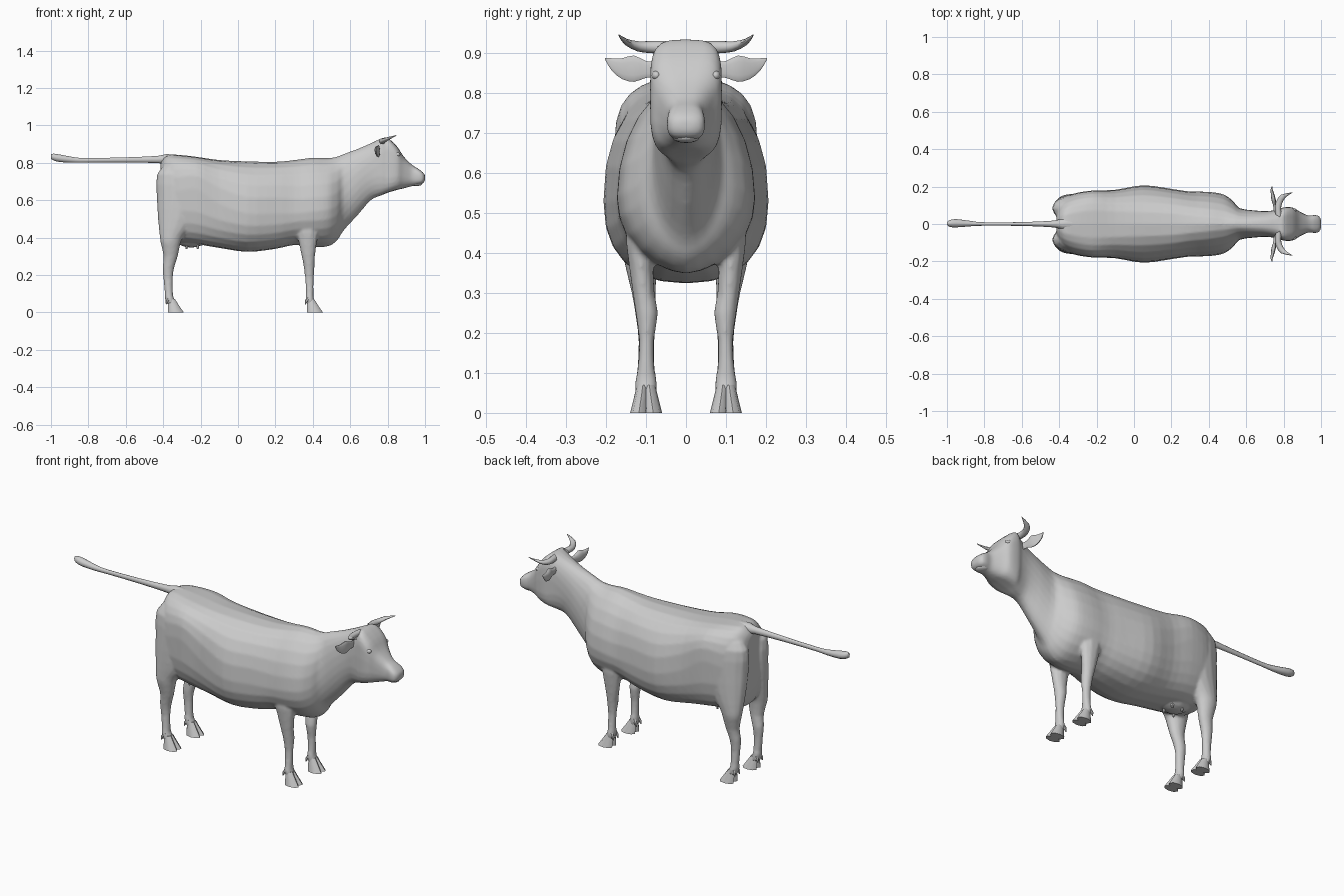
import bpy, bmesh, math
from mathutils import Vector

hide = bpy.data.materials.new("grey hide")
hide.diffuse_color = (0.6, 0.6, 0.6, 1)


def smooth_rows(rows, steps):
    """Catmull-Rom interpolation of every column between the given stations."""
    out = []
    for i in range(len(rows) - 1):
        p0, p1, p2, p3 = (rows[max(i - 1, 0)], rows[i], rows[i + 1],
                          rows[min(i + 2, len(rows) - 1)])
        for s in range(steps):
            t = s / steps
            out.append([0.5 * (2 * b + (c - a) * t + (2 * a - 5 * b + 4 * c - d) * t * t
                               + (3 * b - a - 3 * c + d) * t ** 3)
                        for a, b, c, d in zip(p0, p1, p2, p3)])
    out.append(list(rows[-1]))
    return out


def finish(name, bm, mirror=False, angle=50):
    bmesh.ops.recalc_face_normals(bm, faces=bm.faces)
    me = bpy.data.meshes.new(name)
    bm.to_mesh(me)
    bm.free()
    me.materials.append(hide)
    ob = bpy.data.objects.new(name, me)
    bpy.context.collection.objects.link(ob)
    bpy.ops.object.select_all(action='DESELECT')
    ob.select_set(True)
    bpy.context.view_layer.objects.active = ob
    bpy.ops.object.shade_smooth_by_angle(angle=math.radians(angle))
    if mirror:
        m = ob.modifiers.new("mirror", 'MIRROR')
        m.use_axis = (False, True, False)
        m.use_mirror_merge = False
    return ob


def loft(name, rings, mirror=False, angle=50):
    bm = bmesh.new()
    vs = [[bm.verts.new(p) for p in r] for r in rings]
    n = len(vs[0])
    for a, b in zip(vs, vs[1:]):
        for i in range(n):
            bm.faces.new((a[i], a[(i + 1) % n], b[(i + 1) % n], b[i]))
    bm.faces.new(vs[0])
    bm.faces.new(vs[-1])
    return finish(name, bm, mirror, angle)


def limb(name, rows, u, v, n=10, steps=2, mirror=True, angle=50):
    """Loft of ellipses; row = x, y, z, radius along u, radius along v."""
    u, v = Vector(u), Vector(v)
    rings = [[Vector(r[:3]) + u * r[3] * math.cos(a) + v * r[4] * math.sin(a)
              for a in (2 * math.pi * i / n for i in range(n))]
             for r in smooth_rows(rows, steps)]
    return loft(name, rings, mirror, angle)


def blob(name, pos, size, mirror=False):
    bm = bmesh.new()
    bmesh.ops.create_uvsphere(bm, u_segments=12, v_segments=8, radius=1)
    bmesh.ops.scale(bm, vec=size, verts=bm.verts)
    bmesh.ops.translate(bm, vec=pos, verts=bm.verts)
    return finish(name, bm, mirror)


# Body, neck and head: x, top, bottom, half width, widest z, upper and lower roundness
torso = [
    (-.415, .79, .50, .055, .64, .8, .8), (-.405, .815, .43, .095, .64, .75, .8),
    (-.375, .842, .39, .135, .64, .75, .7), (-.32, .843, .375, .163, .65, .72, .7),
    (-.22, .832, .365, .179, .66, .66, .65), (-.10, .815, .345, .183, .58, .72, .75),
    (.05, .808, .324, .207, .53, .86, .85), (.20, .806, .340, .188, .53, .86, .85),
    (.30, .815, .360, .174, .53, .95, .95), (.40, .828, .35, .172, .54, 1.1, 1.1),
    (.48, .826, .353, .158, .55, 1.2, 1.25), (.53, .834, .385, .122, .57, 1.2, 1.2),
    (.565, .848, .438, .085, .62, 1, 1.1), (.64, .875, .52, .073, .70, .9, 1.05)]
head = [
    (.71, .905, .60, .069, .76, .8, .9), (.765, .93, .625, .077, .80, .7, .65),
    (.80, .933, .64, .089, .80, .45, .5), (.85, .888, .655, .088, .79, .5, .55),
    (.885, .835, .663, .067, .76, .65, .7), (.93, .79, .675, .046, .73, .7, .8),
    (.965, .768, .682, .048, .725, .7, .7), (.988, .75, .69, .043, .72, .7, .7),
    (1.0, .735, .705, .024, .72, .8, .8)]


def section(x, top, bot, w, zm, pu, pl, n=24):
    ring = []
    for i in range(n):
        a = 2 * math.pi * i / n
        c, s = math.cos(a), math.sin(a)
        p, h = (pu, top - zm) if s > 0 else (pl, zm - bot)
        ring.append((x, math.copysign(w * abs(c) ** p, c),
                     zm + math.copysign(h * abs(s) ** min(p, 1), s)))
    return ring


body = loft("body", [section(*r) for r in smooth_rows(torso + head, 3)], angle=60)

X, Y, Z = (1, 0, 0), (0, 1, 0), (0, 0, 1)

# Legs; the hind pair includes the rounded thighs beside the cleft
front_legs = limb("front_legs", [
    (.375, .10, .56, .05, .04), (.369, .108, .45, .066, .043), (.372, .114, .40, .054, .034),
    (.376, .106, .30, .036, .028), (.38, .098, .25, .030, .029), (.382, .099, .18, .023, .019),
    (.383, .10, .11, .021, .022), (.383, .10, .08, .022, .028), (.390, .10, .045, .026, .026)], X, Y)
hind_legs = limb("hind_legs", [
    (-.31, .075, .80, .07, .04), (-.305, .083, .74, .128, .068), (-.30, .086, .62, .135, .076),
    (-.32, .098, .50, .108, .064), (-.353, .109, .41, .066, .048), (-.36, .112, .37, .053, .041),
    (-.36, .106, .30, .038, .030), (-.372, .10, .24, .031, .026), (-.374, .099, .18, .025, .020),
    (-.37, .10, .11, .022, .022), (-.368, .10, .08, .024, .027), (-.354, .10, .045, .028, .026)],
    X, Y, n=16)
udder = blob("udder", (-.25, 0, .385), (.08, .065, .038))

# Fuse trunk, legs and udder into one continuous skin
bpy.ops.object.select_all(action='DESELECT')
for ob in (body, front_legs, hind_legs, udder):
    ob.select_set(True)
bpy.context.view_layer.objects.active = body
bpy.ops.object.convert(target='MESH')
bpy.ops.object.join()
body.name = "body_head_and_legs"
remesh = body.modifiers.new("fuse", 'REMESH')
remesh.mode = 'VOXEL'
remesh.voxel_size = .007
remesh.use_smooth_shade = True
soften = body.modifiers.new("soften", 'SMOOTH')
soften.factor = .5
soften.iterations = 4

# Cloven hooves and dewclaws
for label, x in (("front", .392), ("hind", -.352)):
    for side, d in (("inner", -1), ("outer", 1)):
        limb(f"{label}_{side}_claws", [
            (x - .002, .10 + d * .008, .07, .018, .015), (x + .006, .10 + d * .012, .04, .029, .018),
            (x + .020, .10 + d * .018, 0, .042, .022)], X, Y, n=8, steps=1, angle=50)
        limb(f"{label}_{side}_dewclaws", [
            (x - .012, .10 + d * .016, .082, .012, .009), (x - .026, .10 + d * .019, .062, .009, .008),
            (x - .032, .10 + d * .020, .043, .002, .003)], X, Y, n=6, steps=1)

# Tail with tuft
limb("tail", [
    (-.33, 0, .822, .035, .022), (-.385, 0, .820, .03, .028), (-.43, 0, .818, .018, .020),
    (-.60, 0, .816, .010, .014), (-.80, 0, .814, .009, .012), (-.87, .002, .815, .014, .015),
    (-.95, .004, .824, .022, .021), (-.985, .003, .831, .018, .019), (-1, .002, .834, .007, .013)],
    Y, Z, mirror=False)

# Teats
for i, x in enumerate((-.275, -.215)):
    limb(f"teats_{i + 1}", [(x, .03, .37, .010, .010), (x, .032, .340, .005, .005)],
         X, Y, n=6, steps=1)

# Horns
limb("horns", [
    (.775, .04, .915, .022, .017), (.77, .085, .916, .019, .016), (.778, .12, .918, .016, .013),
    (.80, .15, .929, .014, .008), (.845, .168, .946, .002, .002)], (.87, -.5, 0), Z)

# Leaf-shaped ears, hollow at the front
ear = [(.755, .065, .86, .018), (.752, .10, .86, .021), (.748, .13, .862, .033),
       (.742, .16, .862, .026), (.737, .185, .872, .016), (.738, .203, .887, .002)]
rings = []
for x, y, z, r in smooth_rows(ear, 2):
    outline = []
    for i in range(12):
        a = 2 * math.pi * i / 12
        depth = .55 if math.cos(a) < 0 else -.15
        outline.append((x + r * (.15 - abs(math.cos(a)) * depth), y, z + r * math.sin(a)))
    rings.append(outline)
loft("ears", rings, mirror=True)

# Eyes, nostrils and lower lip
blob("eyes", (.850, .074, .845), (.018, .012, .012), True)
blob("nostrils", (.978, .026, .732), (.015, .015, .015), True)
blob("lower_lip", (.955, 0, .69), (.032, .034, .014))
